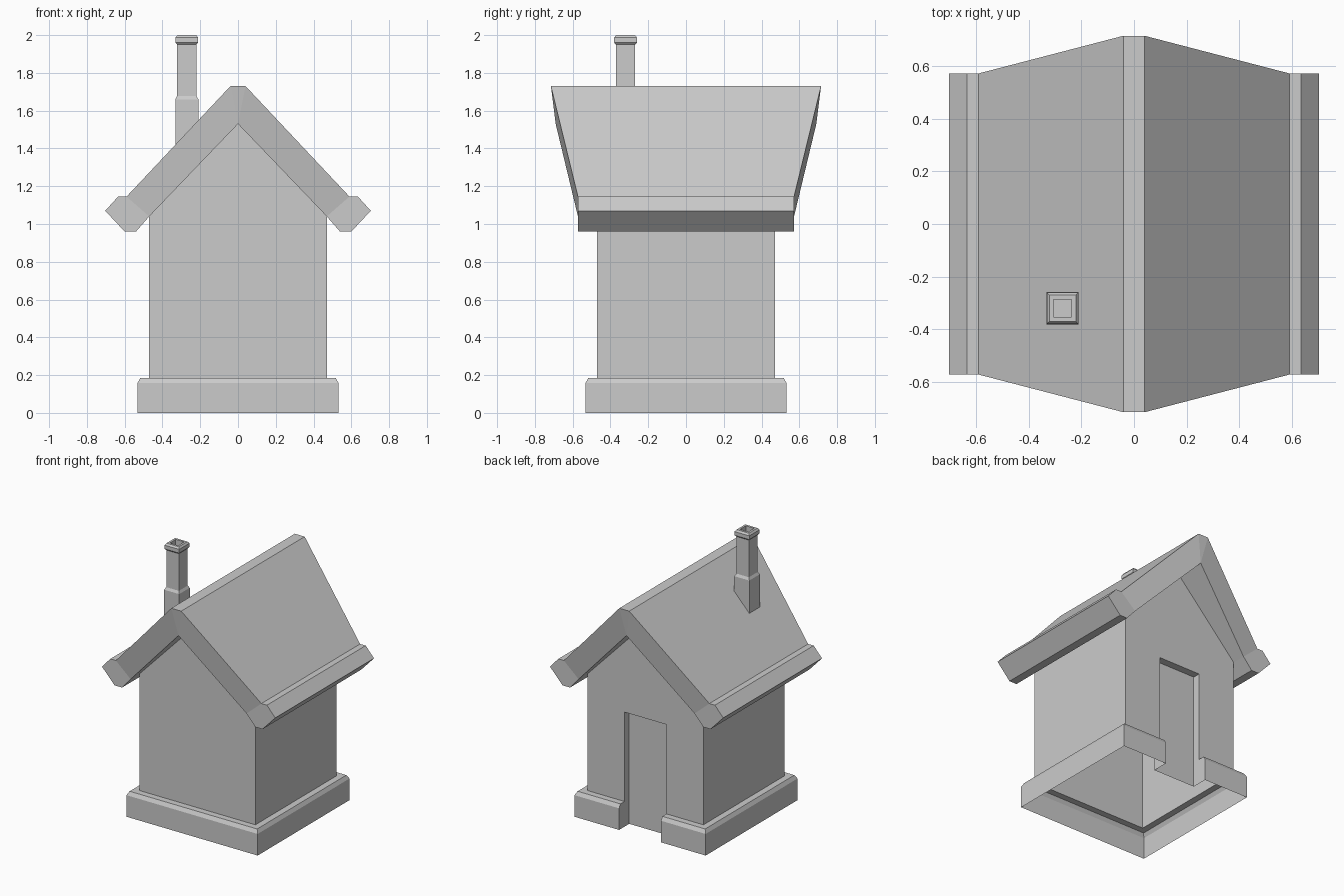
import bpy, bmesh

if "Cube" in bpy.data.objects:
    bpy.data.objects.remove(bpy.data.objects["Cube"])


def build(name, polys):
    """Make one object from polygons given as point lists, welding shared corners."""
    bm = bmesh.new()
    for poly in polys:
        bm.faces.new([bm.verts.new(p) for p in poly])
    bmesh.ops.remove_doubles(bm, verts=bm.verts, dist=0.0005)
    bmesh.ops.recalc_face_normals(bm, faces=bm.faces)
    me = bpy.data.meshes.new(name)
    bm.to_mesh(me)
    bm.free()
    ob = bpy.data.objects.new(name, me)
    bpy.context.collection.objects.link(ob)
    return ob


def strips(rings, closed):
    """Quads between consecutive rings of points."""
    out = []
    for a, b in zip(rings, rings[1:]):
        n = len(a)
        for i in range(n if closed else n - 1):
            j = (i + 1) % n
            out.append([a[i], a[j], b[j], b[i]])
    return out


W, D, TOP, EAVE, PEAK = 0.47, 0.17, 0.185, 1.04, 1.53
DOOR_H, DOOR_Y = 0.84, 0.415

# walls: open-bottomed shell with front gable, door-notched back gable and sides
gable = [(-W, TOP), (-W, EAVE), (0, PEAK), (W, EAVE), (W, TOP)]
notch = [(D, TOP), (D, DOOR_H), (-D, DOOR_H), (-D, TOP)]
walls = [[(x, -W, z) for x, z in gable], [(x, W, z) for x, z in gable + notch]]
for s in (-W, W):
    walls.append([(s, -W, TOP), (s, W, TOP), (s, W, EAVE), (s, -W, EAVE)])
build("walls", walls)

# door: recessed panel with jambs and lintel
frame = [(-D, 0), (-D, DOOR_H), (D, DOOR_H), (D, 0)]
outer, inner = [[(x, y, z) for x, z in frame] for y in (W, DOOR_Y)]
build("door_recess", strips([outer, inner], False) + [inner])

# plinth: chamfered skirt around the walls, interrupted at the door
skirt = [(0.532, 0), (0.532, 0.158), (0.517, TOP), (W, TOP)]
rings = [[(-D, d, z), (-d, d, z), (-d, -d, z), (d, -d, z), (d, d, z), (D, d, z)]
         for d, z in skirt]
ends = [[(s, d, z) for d, z in skirt + [(W, 0)]] for s in (-D, D)]
build("plinth", strips(rings, False) + ends)

# roof: half profile (x, z, half length), mirrored over x
half = [(0.04, 1.73, 0.715), (0.59, 1.145, 0.572), (0.635, 1.145, 0.572),
        (0.703, 1.07, 0.572), (0.6, 0.96, 0.572), (0.54, 0.96, 0.572),
        (W, EAVE, 0.572)]
apex = (0, PEAK, 0.69)
loop = half + [apex] + [(-x, z, y) for x, z, y in reversed(half)]
roof = strips([[(x, s * y, z) for x, z, y in loop] for s in (-1, 1)], False)
roof.append([(sx * 0.04, sy * 0.715, 1.73) for sx, sy in
             ((-1, -1), (1, -1), (1, 1), (-1, 1))])
for s in (-1, 1):
    def at(p, m):
        return (m * p[0], s * p[2], p[1])
    roof.append([at(half[0], 1), at(apex, 1), at(half[0], -1)])
    for m in (-1, 1):
        roof.append([at(p, m) for p in (half[0], half[1], half[6], apex)])
        roof.append([at(p, m) for p in half[1:]])
build("roof", roof)


# chimney: stepped square stack with hollow top, foot cut along the roof slope
def square(r, z):
    return [(-0.271 + a * r, -0.32 + b * r, z)
            for a, b in ((-1, -1), (1, -1), (1, 1), (-1, 1))]


foot = [(x, y, 1.72 + (x + 0.04) * 0.585 / 0.55) for x, y, z in square(0.061, 0)]
stack = [(0.061, 1.66), (0.051, 1.678), (0.051, 1.95), (0.06, 1.96),
         (0.06, 1.987), (0.05, 2.0), (0.034, 2.0), (0.034, 1.95)]
rings = [foot] + [square(r, z) for r, z in stack]
build("chimney", strips(rings, True) + [rings[-1]])
